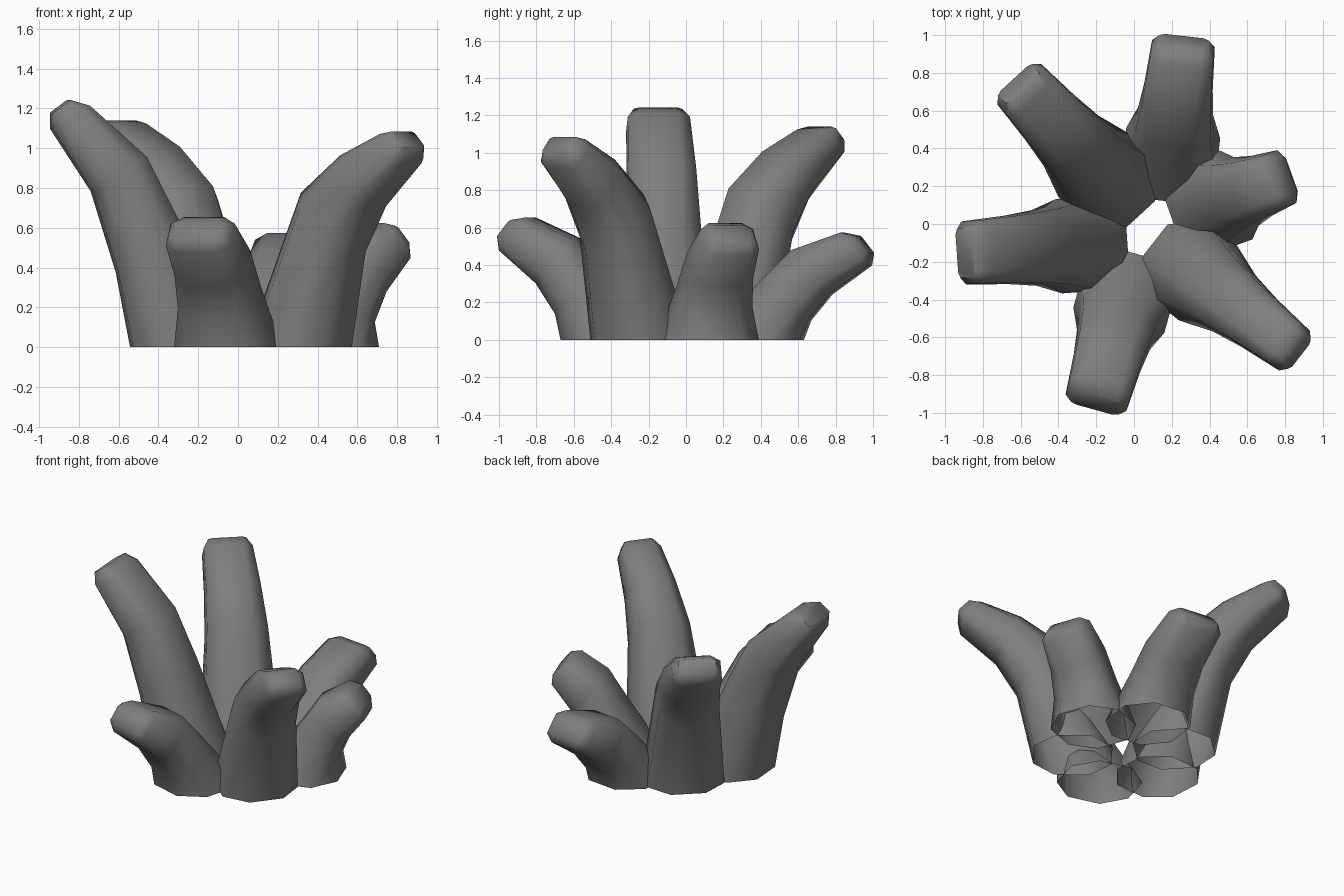
import bpy
import bmesh
from math import sin, cos, radians
from mathutils import Vector

cube = bpy.data.objects.get("Cube")
if cube:
    bpy.data.objects.remove(cube, do_unlink=True)

# One plain grey for every stalk
grey = bpy.data.materials.new("dark_grey")
grey.use_nodes = True
color = (0.21, 0.21, 0.21, 1)
grey.diffuse_color = color
grey.node_tree.nodes["Principled BSDF"].inputs["Base Color"].default_value = color

# Half width of each ring and the flat share of its sides
WIDTHS = [(0.25, 0.45), (0.2, 0.5), (0.182, 0.55), (0.167, 0.62), (0.13, 0.78)]
# Rings of each stalk shape: outward offset, height, half depth, forward tilt
UPRIGHT = [(0, 0, 0.25, 0), (0.17, 0.505, 0.2, 40), (0.315, 0.87, 0.16, 33),
           (0.56, 1.155, 0.11, 32), (0.61, 1.21, 0.055, 36)]
BENT = [(0, 0, 0.25, 0), (0.22, 0.66, 0.2, 48), (0.41, 0.88, 0.15, 58),
        (0.65, 1.05, 0.1, 48), (0.695, 1.1, 0.055, 46)]
SHORT = [(0, 0, 0.25, 0), (0.17, 0.5, 0.165, 40), (0.315, 0.86, 0.155, 50),
         (0.56, 1.155, 0.115, 50), (0.61, 1.21, 0.06, 52)]


def stalk(name, base, azimuth, reach, height, rings, slim=1.0):
    """Eight-sided tube, open below, leaning along the azimuth; slim narrows its tip."""
    a = radians(azimuth)
    out, side, up = Vector((cos(a), sin(a), 0)), Vector((-sin(a), cos(a), 0)), Vector((0, 0, 1))
    bm = bmesh.new()
    loops = []
    for i, ((r, z, d, tilt), (w, f)) in enumerate(zip(rings, WIDTHS)):
        t = radians(tilt)
        center = Vector((*base, 0)) + out * r * reach + up * z * height
        depth = (out * cos(t) - up * sin(t)) * d
        width = side * w * (1 + (slim - 1) * i / 4)
        corners = [(1, -f), (1, f), (f, 1), (-f, 1), (-1, f), (-1, -f), (-f, -1), (f, -1)]
        loops.append([bm.verts.new(center + depth * u + width * v) for u, v in corners])
    for low, high in zip(loops, loops[1:]):
        for i in range(8):
            j = (i + 1) % 8
            bm.faces.new((low[i], low[j], high[j], high[i]))
    bm.faces.new(loops[-1])
    mesh = bpy.data.meshes.new(name)
    bm.to_mesh(mesh)
    bm.free()
    mesh.materials.append(grey)
    obj = bpy.data.objects.new(name, mesh)
    bpy.context.collection.objects.link(obj)
    return obj


# Three tall and three short stalks around the open centre
stalks = [
    stalk("tall_right_stalk", (-0.285, -0.11), 184, 1.0, 1.0, UPRIGHT),
    stalk("tall_back_stalk", (-0.14, 0.23), 132.5, 1.0, 1.0, BENT, 0.93),
    stalk("tall_front_stalk", (0.305, -0.245), -38, 1.0, 0.95, BENT, 0.73),
    stalk("short_front_stalk", (-0.05, -0.40), 254.5, 0.93, 0.49, SHORT),
    stalk("short_back_stalk", (0.195, 0.37), 83.5, 0.97, 0.42, SHORT),
    stalk("short_left_stalk", (0.435, 0.115), 20, 0.63, 0.465, SHORT, 0.85),
]

# Soft shading along the stalks
bpy.ops.object.select_all(action="DESELECT")
for obj in stalks:
    obj.select_set(True)
bpy.context.view_layer.objects.active = stalks[0]
bpy.ops.object.shade_smooth_by_angle(angle=radians(60))
